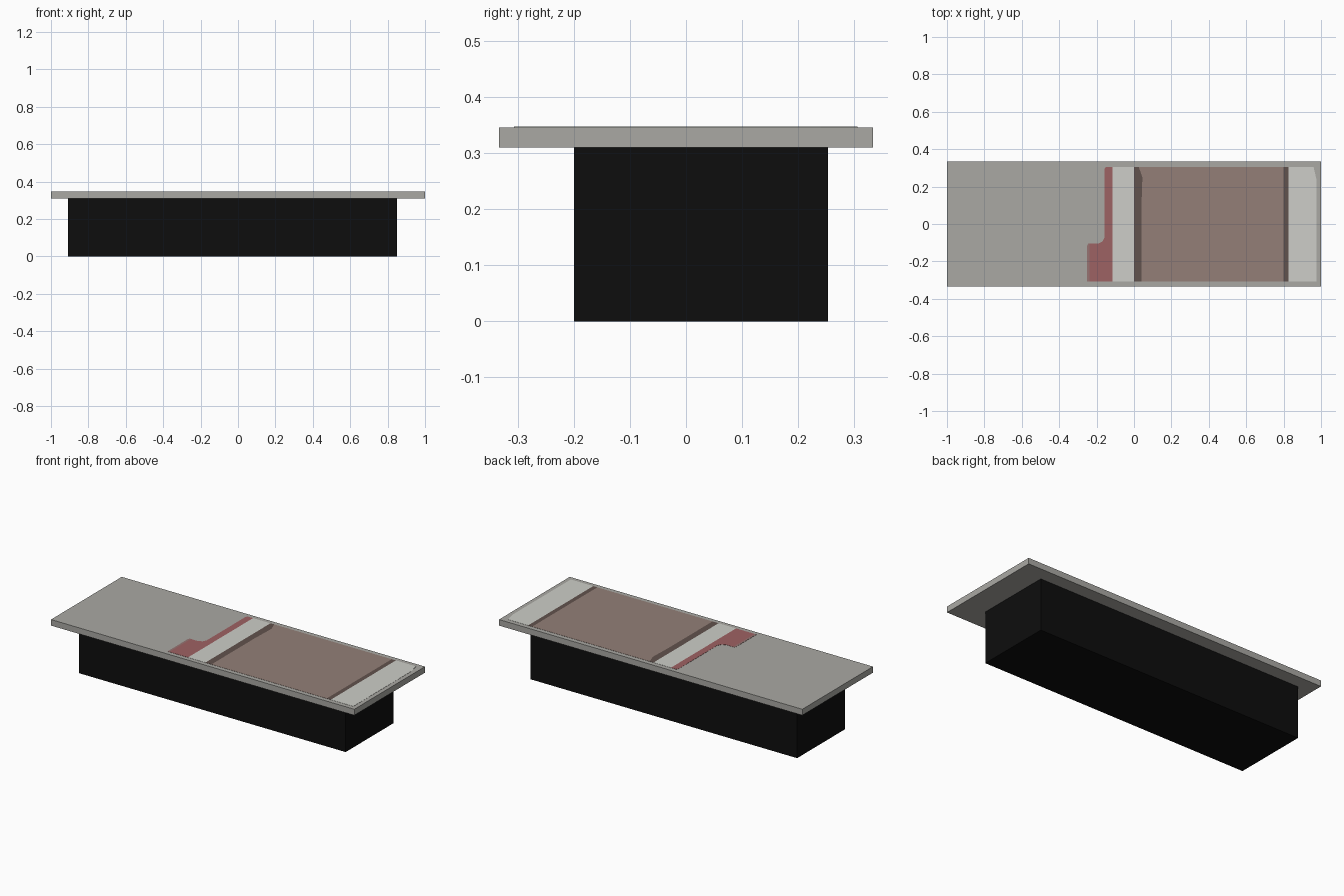
import bpy, bmesh

if "Cube" in bpy.data.objects:
    bpy.data.objects.remove(bpy.data.objects["Cube"])


def material(name, rgb):
    lin = [((c / 255 + 0.055) / 1.055) ** 2.4 if c > 10 else c / 255 / 12.92 for c in rgb]
    m = bpy.data.materials.new(name)
    m.diffuse_color = (*lin, 1)
    m.use_nodes = True
    m.node_tree.nodes["Principled BSDF"].inputs["Base Color"].default_value = m.diffuse_color
    return m


grey = material("grey_frame", (170, 169, 164))
black = material("black_base", (13, 13, 13))
white = material("off_white_linen", (205, 206, 200))
brown = material("brown_blanket", (147, 127, 119))
dark = material("dark_brown_trim", (97, 82, 77))
red = material("red_cloth", (158, 98, 99))
dusty = material("dusty_red_edge", (150, 116, 114))


def prism(name, points, z0, z1, mat):
    """Extrude a flat outline from z0 up to z1."""
    bm = bmesh.new()
    face = bm.faces.new([bm.verts.new((x, y, z0)) for x, y in points])
    top = bmesh.ops.extrude_face_region(bm, geom=[face])["geom"]
    bmesh.ops.translate(bm, vec=(0, 0, z1 - z0),
                        verts=[v for v in top if isinstance(v, bmesh.types.BMVert)])
    bmesh.ops.recalc_face_normals(bm, faces=bm.faces)
    mesh = bpy.data.meshes.new(name)
    bm.to_mesh(mesh)
    bm.free()
    mesh.materials.append(mat)
    ob = bpy.data.objects.new(name, mesh)
    bpy.context.collection.objects.link(ob)
    return ob


def rect(x0, x1, y0, y1):
    return [(x0, y0), (x1, y0), (x1, y1), (x0, y1)]


# Solid base and overhanging top slab
TOP = 0.346
prism("base_block", rect(-0.91, 0.85, -0.20, 0.253), 0, 0.31, black)
prism("top_slab", rect(-1, 1, -0.333, 0.333), 0.31, TOP, grey)

# Painted bands on the slab, as very thin plates
LOW, HIGH = -0.307, 0.306
P = TOP + 0.001
prism("linen_fold", rect(-0.115, 0, LOW, HIGH), TOP, P, white)
prism("head_trim", [(0, LOW), (0.04, LOW), (0.04, 0.1), (0.045, 0.25),
                    (0.025, HIGH), (0, HIGH)], TOP, P, dark)
prism("blanket", [(0.04, LOW), (0.80, LOW), (0.80, HIGH), (0.025, HIGH),
                  (0.045, 0.25), (0.04, 0.1)], TOP, P, brown)
prism("foot_trim", rect(0.80, 0.827, LOW, HIGH), TOP, P, dark)
prism("foot_linen", [(0.827, LOW), (0.975, LOW), (0.975, 0.24), (0.96, HIGH),
                     (0.827, HIGH)], TOP, P, white)

# Red cloth strip with a rounded tab toward the front
prism("red_strip", [(-0.238, LOW), (-0.115, LOW), (-0.115, HIGH), (-0.15, HIGH),
                    (-0.157, 0.296), (-0.157, -0.07), (-0.168, -0.093),
                    (-0.19, -0.105), (-0.238, -0.105)], TOP, P, red)
prism("red_tab_edge", [(-0.25, LOW), (-0.238, LOW), (-0.238, -0.103),
                       (-0.245, -0.105), (-0.25, -0.115)], TOP, P, dusty)
